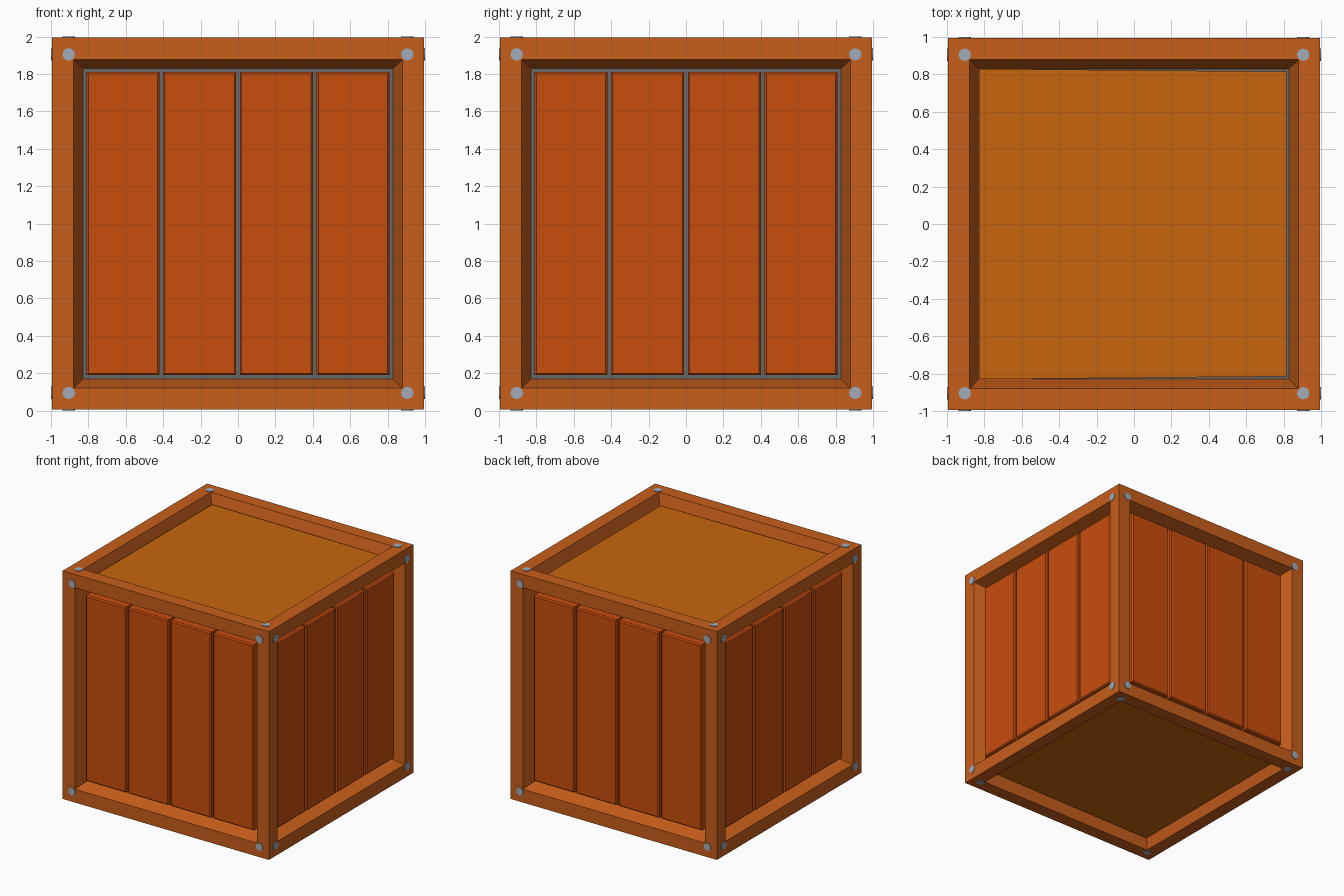
import bpy, bmesh
from math import pi
from mathutils import Matrix, Vector

if "Cube" in bpy.data.objects:
    bpy.data.objects.remove(bpy.data.objects["Cube"])

H, IN, OUT = 0.995, 0.83, 1.0   # frame half size, inner half size, nail reach
CENTRE = Matrix.Translation((0, 0, 1))


def material(name, colour):
    m = bpy.data.materials.new(name)
    m.diffuse_color = (*colour, 1)
    m.use_nodes = True
    m.node_tree.nodes["Principled BSDF"].inputs["Base Color"].default_value = m.diffuse_color
    return m


FRAME = material("frame_wood", (0.577, 0.112, 0.011))
PLANK = material("plank_wood", (0.584, 0.074, 0.004))
LID = material("panel_wood", (0.571, 0.130, 0.004))
NAIL = material("nail_metal", (0.35, 0.41, 0.49))
DARK = material("backing_grey", (0.14, 0.14, 0.14))


def finish(name, bm, mat, matrix=Matrix()):
    me = bpy.data.meshes.new(name)
    bm.transform(CENTRE @ matrix)
    bmesh.ops.recalc_face_normals(bm, faces=bm.faces[:])
    bm.to_mesh(me)
    bm.free()
    ob = bpy.data.objects.new(name, me)
    bpy.context.collection.objects.link(ob)
    me.materials.append(mat)
    return ob


def box(name, lo, hi, mat, matrix=Matrix(), bevel=0.0):
    lo, hi = Vector(lo), Vector(hi)
    bm = bmesh.new()
    bmesh.ops.create_cube(bm, size=1)
    for v in bm.verts:
        v.co = Vector([lo[i] if v.co[i] < 0 else hi[i] for i in range(3)])
    if bevel:
        front = [e for e in bm.edges if all(v.co.y < lo.y + 1e-5 for v in e.verts)]
        bmesh.ops.bevel(bm, geom=front, offset=bevel, segments=1, affect='EDGES')
    return finish(name, bm, mat, matrix)


# Frame: inset each cube face, then push the openings in until they meet
bm = bmesh.new()
bmesh.ops.create_cube(bm, size=2 * H)
openings = bm.faces[:]
bmesh.ops.inset_individual(bm, faces=openings, thickness=H - IN)
edges = [e for f in openings for e in f.edges]
bmesh.ops.delete(bm, geom=openings, context='FACES_ONLY')
ext = bmesh.ops.extrude_edge_only(bm, edges=edges)
for g in ext["geom"]:
    if isinstance(g, bmesh.types.BMVert):
        g.co = Vector([IN if c > 0 else -IN for c in g.co])
bmesh.ops.remove_doubles(bm, verts=bm.verts[:], dist=1e-4)
finish("frame", bm, FRAME)

# Four sides: a grey backing board and four chamfered upright planks
for s, side in enumerate(("front", "right", "back", "left")):
    rot = Matrix.Rotation(s * pi / 2, 4, 'Z')
    box(side + "_backing", (-0.83, -0.83, -0.83), (0.81, -0.81, 0.83), DARK, rot)
    for i in range(4):
        x = -0.615 + 0.41 * i
        box(f"{side}_plank_{i + 1}", (x - 0.195, -0.945, -0.81),
            (x + 0.195, -0.83, 0.81), PLANK, rot, bevel=0.01)

# Top and bottom panels, very slightly tapered towards +x
for name, sign in (("top_panel", 1), ("bottom_panel", -1)):
    bm = bmesh.new()
    bmesh.ops.create_cube(bm, size=2)
    for v in bm.verts:
        w = 0.815 if v.co.x > 0 else IN
        v.co = Vector((v.co.x * w, v.co.y * w, sign * (0.92 if v.co.z > 0 else 0.84)))
    finish(name, bm, LID)

# Nail heads in the four corners of all six faces
faces = [Matrix.Rotation(a, 4, 'X') for a in (0, pi / 2, pi, -pi / 2)]
faces += [Matrix.Rotation(a, 4, 'Y') for a in (pi / 2, -pi / 2)]
bm = bmesh.new()
for rot in faces:
    for x in (-0.905, 0.905):
        for y in (-0.905, 0.905):
            bmesh.ops.create_cone(bm, cap_ends=True, segments=16, radius1=0.033,
                                  radius2=0.033, depth=0.03,
                                  matrix=rot @ Matrix.Translation((x, y, OUT - 0.015)))
finish("nail_heads", bm, NAIL)
